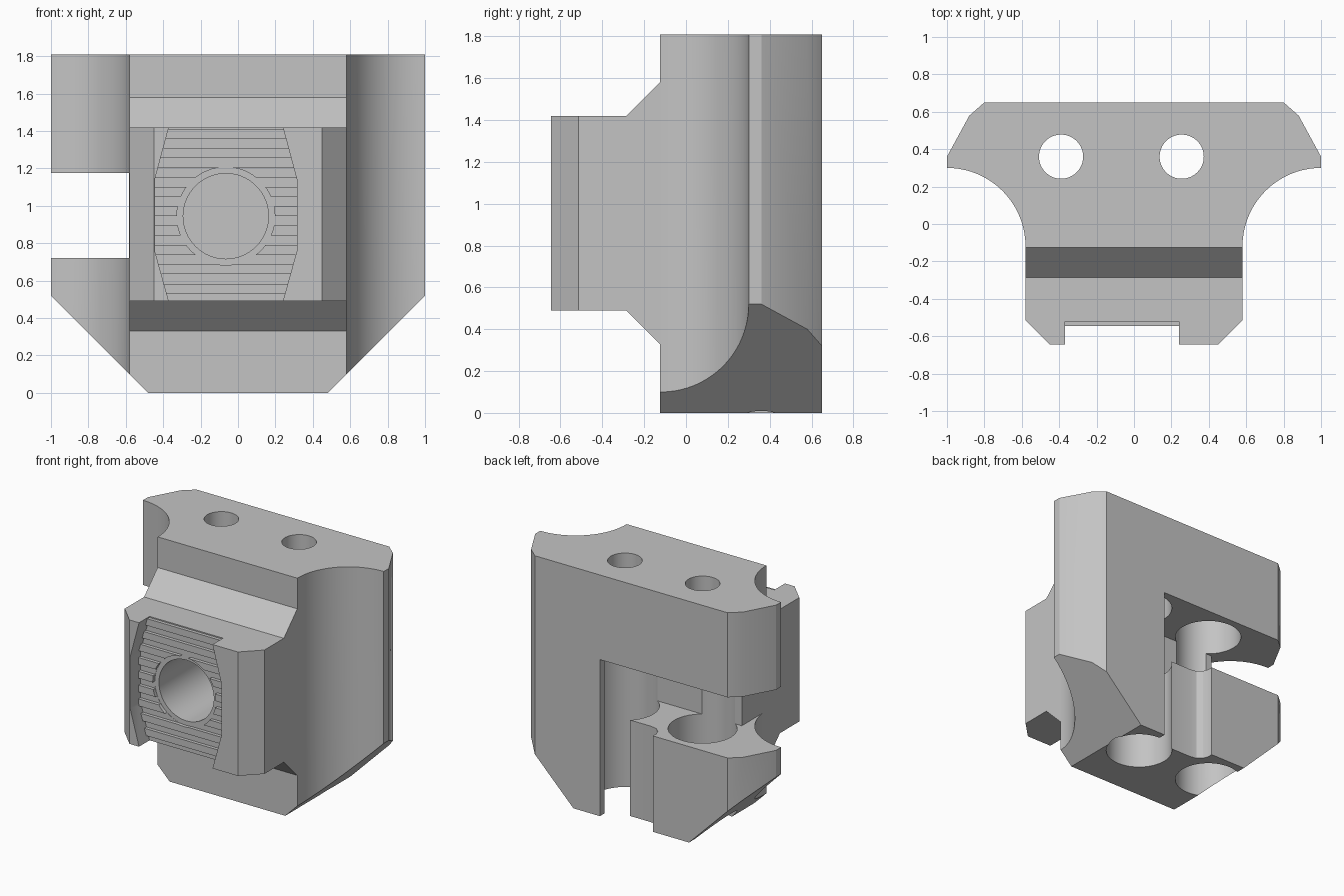
import bpy, bmesh, math
from mathutils import Vector

cube = bpy.data.objects.get("Cube")
if cube:
    bpy.data.objects.remove(cube, do_unlink=True)

grey = bpy.data.materials.new("plain grey")
grey.use_nodes = True
colour = (0.55, 0.55, 0.55, 1)
grey.diffuse_color = colour
grey.node_tree.nodes["Principled BSDF"].inputs["Base Color"].default_value = colour


def prism(name, points, axis, lo, hi):
    """Extrude a 2D outline along an axis (outline is xy, xz or yz)."""
    place = {"z": lambda a, b, h: (a, b, h),
             "y": lambda a, b, h: (a, h, b),
             "x": lambda a, b, h: (h, a, b)}[axis]
    bm = bmesh.new()
    face = bm.faces.new([bm.verts.new(place(a, b, lo)) for a, b in points])
    new = bmesh.ops.extrude_face_region(bm, geom=[face])["geom"]
    bmesh.ops.translate(bm, vec=Vector(place(0, 0, hi - lo)),
                        verts=[v for v in new if isinstance(v, bmesh.types.BMVert)])
    bmesh.ops.recalc_face_normals(bm, faces=bm.faces)
    mesh = bpy.data.meshes.new(name)
    bm.to_mesh(mesh)
    bm.free()
    mesh.materials.append(grey)
    obj = bpy.data.objects.new(name, mesh)
    bpy.context.collection.objects.link(obj)
    return obj


def circle(cx, cy, r, n=64):
    return [(cx + r * math.cos(2 * math.pi * i / n),
             cy + r * math.sin(2 * math.pi * i / n)) for i in range(n)]


def combine(tool, operation):
    """Apply a boolean to the body and remove the tool."""
    mod = body.modifiers.new(tool.name, "BOOLEAN")
    mod.operation, mod.solver, mod.object = operation, "EXACT", tool
    tool.hide_render = True
    bpy.context.view_layer.objects.active = body
    bpy.ops.object.modifier_apply(modifier=mod.name)
    bpy.data.objects.remove(tool, do_unlink=True)


def cut(*args):
    combine(prism(*args), "DIFFERENCE")


def add(*args):
    combine(prism(*args), "UNION")


# Main body: flared outline with a concave arc on each side
arc = [(1 - 0.42 * math.cos(t), -0.12 + 0.42 * math.sin(t))
       for t in (math.pi / 2 * i / 20 for i in range(21))]
half = [(0.58, -0.125)] + arc + [(1, 0.36), (0.88, 0.58), (0.8, 0.65)]
body = prism("clamp_body", half + [(-x, y) for x, y in reversed(half)], "z", 0, 1.81)

# Front block with sloped top and bottom
add("front_block", [(0.1, 0.33), (-0.125, 0.33), (-0.285, 0.49), (-0.645, 0.49),
                    (-0.645, 1.42), (-0.285, 1.42), (-0.125, 1.58), (0.1, 1.58)],
    "x", -0.58, 0.58)

# Chamfers on the front corners and the lower sides
for s in (-1, 1):
    cut("corner_cut", [(s * 0.44, -0.655), (s * 0.6, -0.495), (s * 0.6, -0.655)], "z", 0.4, 1.5)
    cut("lower_cut", [(s * 0.38, -0.1), (s * 1.1, 0.62), (s * 1.1, -0.1)], "y", -0.3, 0.8)

# Front recess with waisted ends and horizontal ridges
cx, cz = -0.065, 0.945
side = [(0.305, 0.45), (0.305, 0.49), (0.38, 0.76), (0.38, 1.14), (0.305, 1.42), (0.305, 1.46)]
cut("recess_cut", [(cx + x, z) for x, z in side] + [(cx - x, z) for x, z in reversed(side)],
    "y", -0.75, -0.52)
for k in range(-5, 4):
    z = 1.075 + 0.1035 * k
    add("ridge", [(cx - 0.4, z - 0.026), (cx + 0.4, z - 0.026),
                  (cx + 0.4, z + 0.026), (cx - 0.4, z + 0.026)], "y", -0.545, -0.49)
cut("ring_cut", circle(cx, cz, 0.262), "y", -0.75, -0.519)
cut("front_bore", circle(cx, cz, 0.228), "y", -0.75, 0.05)

# Back slot running down to the base, and the notch out to one side
cut("slot_cut", [(0.26, 0.75), (-0.18, 0.75), (-0.18, 0.61), (-0.165, 0.57), (-0.13, 0.54),
                 (-0.08, 0.53), (0.26, 0.53)], "z", -0.1, 1.175)
cut("notch_cut", [(0.26, 0.75), (0.26, 0.17), (-0.582, 0.17), (-0.582, -0.124),
                  (-1.1, -0.124), (-1.1, 0.75)], "z", 0.72, 1.175)

# Vertical screw holes, wide from below and narrow at the top
for x in (-0.39, 0.255):
    cut("wide_bore", circle(x, 0.36, 0.235), "z", -0.1, 1.5)
    cut("screw_hole", circle(x, 0.36, 0.118), "z", 1.4, 1.9)

# Smooth curves, sharp edges
for o in bpy.context.selected_objects:
    o.select_set(False)
body.select_set(True)
bpy.context.view_layer.objects.active = body
bpy.ops.object.shade_smooth_by_angle(angle=math.radians(25))
